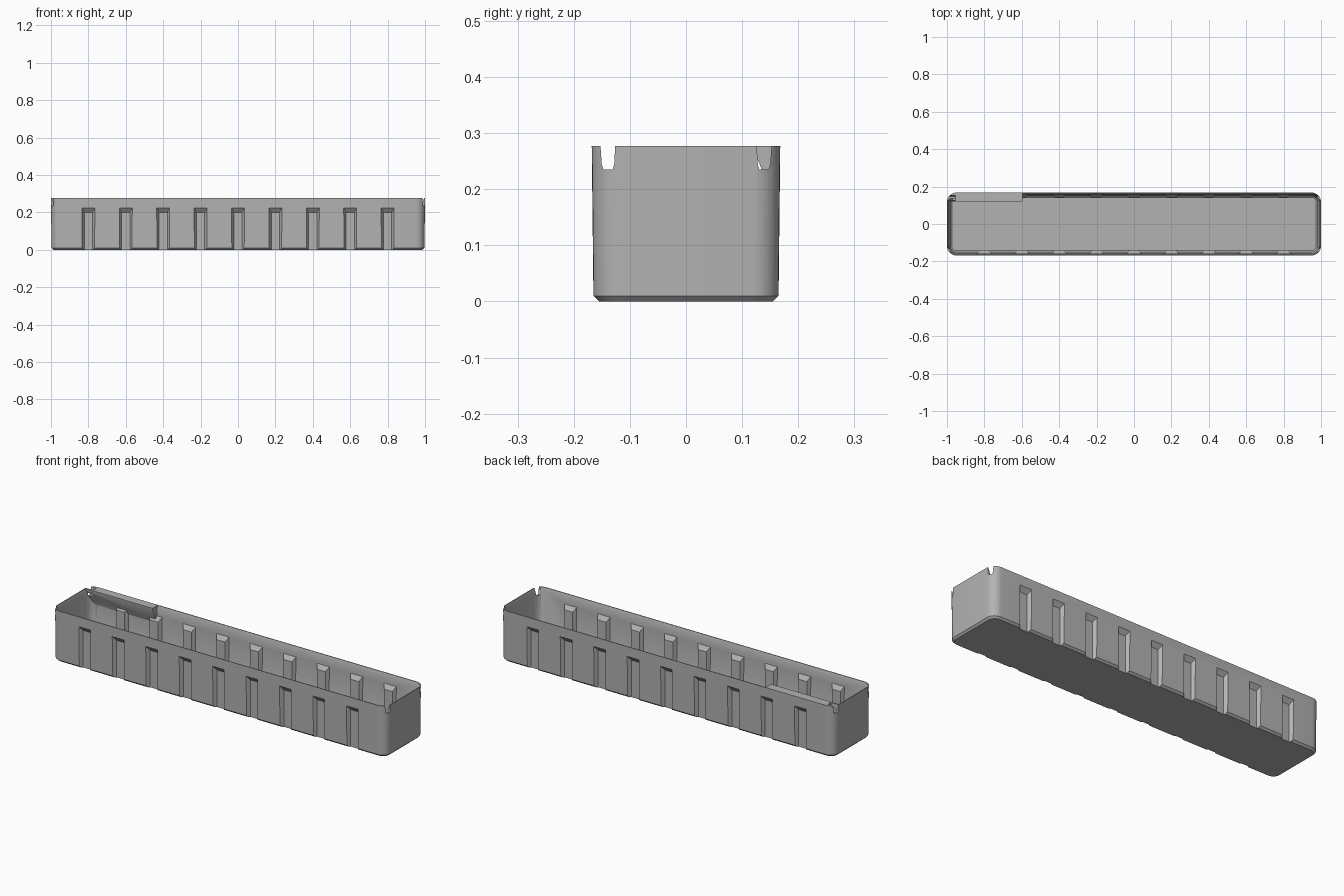
import bpy, bmesh, math

old = bpy.data.objects.get("Cube")
if old:
    bpy.data.objects.remove(old, do_unlink=True)

grey = bpy.data.materials.new("mid grey plastic")
grey.use_nodes = True
grey.diffuse_color = (0.45, 0.45, 0.45, 1)
grey.node_tree.nodes["Principled BSDF"].inputs["Base Color"].default_value = (0.45, 0.45, 0.45, 1)

HX, HY, TOP, RADIUS = 1.0, 0.168, 0.277, 0.05


def loft(bm, rings):
    """Skin closed rings of points and cap both ends."""
    loops = [[bm.verts.new(p) for p in ring] for ring in rings]
    for a, b in zip(loops, loops[1:]):
        for i in range(len(a)):
            j = (i + 1) % len(a)
            bm.faces.new((a[i], a[j], b[j], b[i]))
    bm.faces.new(loops[0][::-1])
    bm.faces.new(loops[-1])


def make(name, ring_sets):
    bm = bmesh.new()
    for rings in ring_sets:
        loft(bm, rings)
    bmesh.ops.recalc_face_normals(bm, faces=bm.faces)
    mesh = bpy.data.meshes.new(name)
    bm.to_mesh(mesh)
    bm.free()
    mesh.materials.append(grey)
    obj = bpy.data.objects.new(name, mesh)
    bpy.context.collection.objects.link(obj)
    return obj


def combine(target, tool, operation):
    """Apply a boolean and discard the tool object."""
    mod = target.modifiers.new(operation.lower(), 'BOOLEAN')
    mod.operation, mod.solver, mod.object = operation, 'EXACT', tool
    bpy.ops.object.select_all(action='DESELECT')
    bpy.context.view_layer.objects.active = target
    target.select_set(True)
    bpy.ops.object.modifier_apply(modifier=mod.name)
    bpy.data.objects.remove(tool, do_unlink=True)


def outline(inset, z, steps=8):
    """Rounded rectangle, inset from the rim."""
    r = max(RADIUS - inset, 0.015)
    points = []
    for k, (sx, sy) in enumerate(((1, 1), (-1, 1), (-1, -1), (1, -1))):
        for i in range(steps + 1):
            a = math.pi / 2 * (k + i / steps)
            points.append((sx * (HX - inset - r) + r * math.cos(a),
                           sy * (HY - inset - r) + r * math.sin(a), z))
    return points


def recess_ring(x, side, y, grow=0.0):
    """Slice of a tapering slot with a sloping top."""
    depth = y - 0.149 + grow
    w = 0.022 + 0.7 * depth + grow * 0.3
    top = 0.20 + 1.3 * depth
    low = 0.011 if grow else -0.02
    return [(x + dx, side * y, z) for dx, z in ((-w, low), (w, low), (w, top), (-w, top))]


# Thin walled tray with a chamfered base, drafted walls and bevelled inner rim
tray = make("tray", [[
    outline(0.013, 0), outline(0.003, 0.01), outline(0, TOP),
    outline(0.004, TOP), outline(0.011, 0.255),
    outline(0.014, 0.03), outline(0.018, 0.018), outline(0.026, 0.012)]])

# Inner ribs behind the outer slots
spots = [(0.2 * i, side) for i in range(-4, 5) for side in (-1, 1)]
combine(tray, make("inner_ribs", [
    [recess_ring(x, s, 0.139, 0.01), recess_ring(x, s, 0.16, 0.01)] for x, s in spots]), 'UNION')

# Wedge-shaped ledge in the back corner, trimmed to the tray outline
wedge = [(0.12, TOP), (0.12, 0.271), (0.156, 0.185), (0.2, 0.185), (0.2, TOP)]
ledge = make("corner_ledge", [[[(x, y, z) for y, z in wedge] for x in (-1.1, -0.595)]])
combine(ledge, make("ledge_trim", [[outline(0.006, 0.1), outline(0.002, TOP + 0.05)]]), 'INTERSECT')
combine(tray, ledge, 'UNION')

# Outer slots running out through the base
combine(tray, make("slot_cutters", [
    [recess_ring(x, s, 0.149), recess_ring(x, s, 0.18)] for x, s in spots]), 'DIFFERENCE')

# Tapered notches in the four rim corners
notch = [(0.131, 0.235), (0.147, 0.235), (0.150, 0.243), (0.154, 0.3), (0.125, 0.3), (0.128, 0.243)]
combine(tray, make("notch_cutters", [
    [[(sx * x, sy * y, z) for y, z in notch] for x in (0.955, 1.1)]
    for sx in (-1, 1) for sy in (-1, 1)]), 'DIFFERENCE')

bpy.ops.object.shade_smooth_by_angle(angle=math.radians(25))
